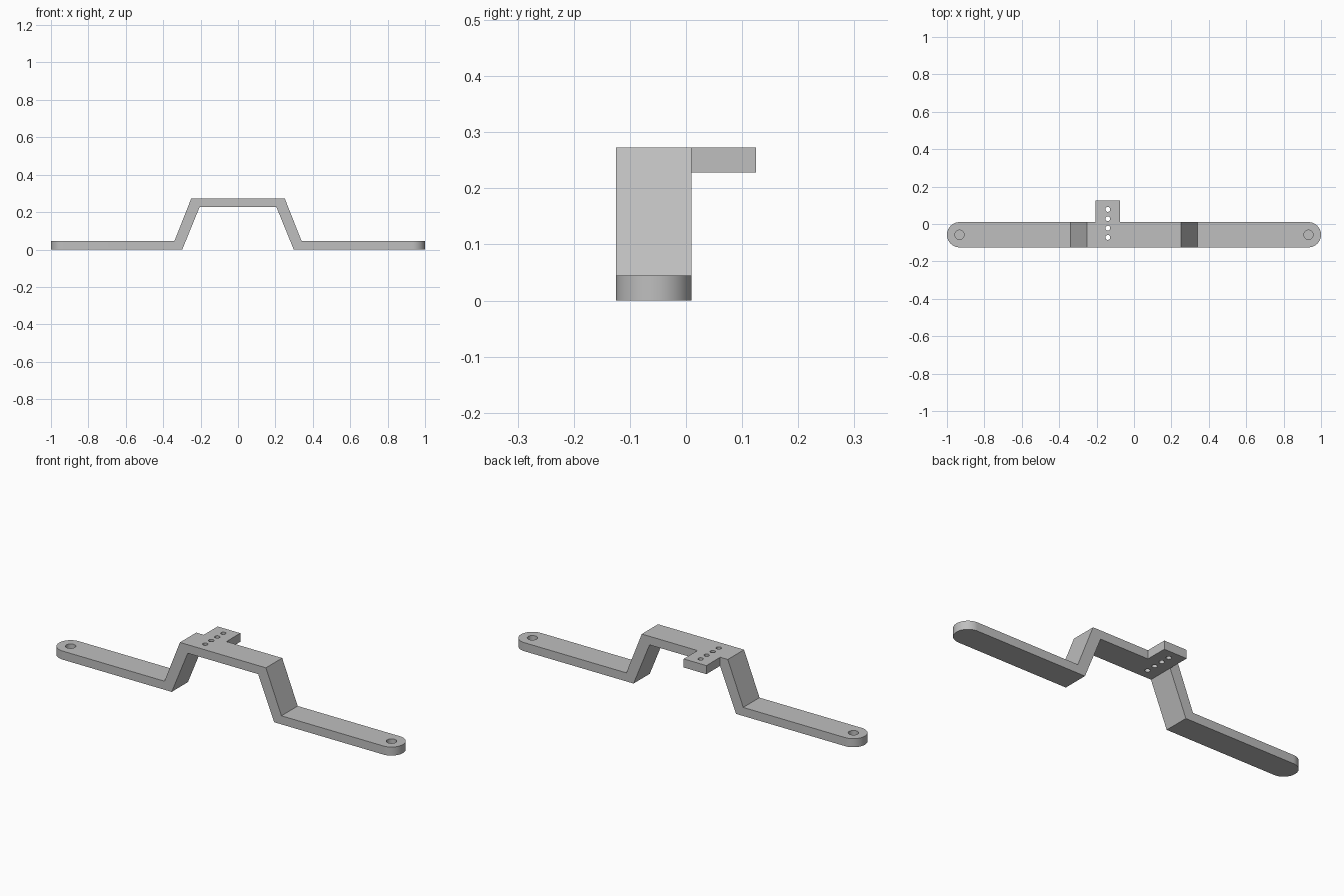
import bpy
import bmesh
from mathutils import Matrix

cube = bpy.data.objects.get("Cube")
if cube:
    bpy.data.objects.remove(cube, do_unlink=True)

FRONT, BACK = -0.125, 0.01
MID = (FRONT + BACK) / 2
T = 0.045           # strip thickness
TOP = 0.273         # height of the raised bridge

grey = bpy.data.materials.new("grey metal")
grey.use_nodes = True
colour = (0.52, 0.52, 0.52, 1)
grey.diffuse_color = colour
grey.node_tree.nodes["Principled BSDF"].inputs["Base Color"].default_value = colour


def make_object(name, bm):
    bmesh.ops.recalc_face_normals(bm, faces=bm.faces)
    mesh = bpy.data.meshes.new(name)
    bm.to_mesh(mesh)
    bm.free()
    mesh.materials.append(grey)
    obj = bpy.data.objects.new(name, mesh)
    bpy.context.collection.objects.link(obj)
    return obj


def combine(target, tool, operation):
    mod = target.modifiers.new(operation.lower(), 'BOOLEAN')
    mod.operation = operation
    mod.solver = 'EXACT'
    mod.object = tool
    bpy.ops.object.select_all(action='DESELECT')
    bpy.context.view_layer.objects.active = target
    target.select_set(True)
    bpy.ops.object.modifier_apply(modifier=mod.name)
    bpy.data.objects.remove(tool, do_unlink=True)


def cylinder(name, x, y, z0, z1, radius, sides):
    bm = bmesh.new()
    bmesh.ops.create_cone(bm, cap_ends=True, segments=sides, radius1=radius, radius2=radius,
                          depth=z1 - z0, matrix=Matrix.Translation((x, y, (z0 + z1) / 2)))
    obj = make_object(name, bm)
    obj.hide_render = True
    return obj


# Bent strip: mirrored side profile extruded across its width
half = [(0.205, TOP - T), (0.298, 0), (1, 0), (1, T), (0.34, T), (0.25, TOP)]
profile = half + [(-x, z) for x, z in reversed(half)]
bm = bmesh.new()
face = bm.faces.new([bm.verts.new((x, FRONT, z)) for x, z in profile])
ext = bmesh.ops.extrude_face_region(bm, geom=[face])
bmesh.ops.translate(bm, vec=(0, BACK - FRONT, 0),
                    verts=[v for v in ext["geom"] if isinstance(v, bmesh.types.BMVert)])
bmesh.ops.recalc_face_normals(bm, faces=bm.faces)

# Round ends of both arms
corners = [e for e in bm.edges
           if all(abs(v.co.x) > 0.99 for v in e.verts)
           and abs(e.verts[0].co.z - e.verts[1].co.z) > T / 2]
bmesh.ops.bevel(bm, geom=corners, offset=(BACK - FRONT) / 2 - 0.0002, offset_type='OFFSET',
                segments=14, profile=0.5, affect='EDGES')
bracket = make_object("bracket", bm)

# Tab on the back of the bridge
bm = bmesh.new()
bmesh.ops.create_cube(bm, size=1, matrix=Matrix.Translation((-0.14, 0.0525, TOP - T / 2))
                      @ Matrix.Diagonal((0.132, 0.145, T, 1)))
combine(bracket, make_object("tab", bm), 'UNION')

# Row of small through holes
for i in range(4):
    combine(bracket, cylinder("tab_hole", -0.14, 0.078 - 0.05 * i, 0.2, 0.3, 0.013, 24),
            'DIFFERENCE')

# Blind screw pocket near each arm end
for x in (-0.933, 0.933):
    combine(bracket, cylinder("arm_pocket", x, MID, 0.015, 0.1, 0.025, 32), 'DIFFERENCE')

bpy.ops.object.select_all(action='DESELECT')
bpy.context.view_layer.objects.active = bracket
bracket.select_set(True)
bpy.ops.object.shade_smooth_by_angle(angle=0.5)
